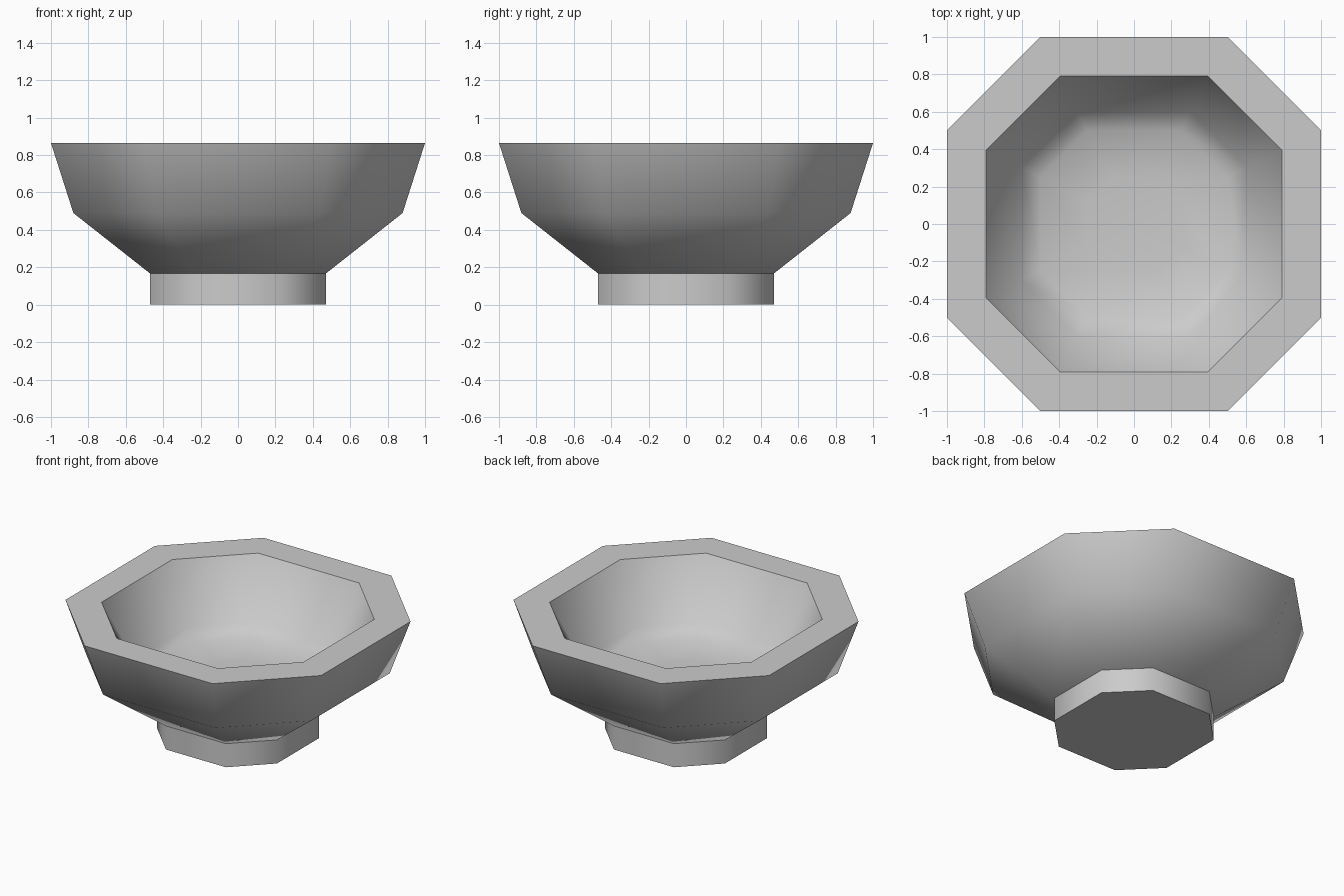
import bpy
import bmesh
import math

if "Cube" in bpy.data.objects:
    bpy.data.objects.remove(bpy.data.objects["Cube"], do_unlink=True)

# Single stone grey for the whole bowl
grey = bpy.data.materials.new("stone_grey")
grey.use_nodes = True
grey.diffuse_color = (0.6, 0.6, 0.6, 1)
grey.node_tree.nodes["Principled BSDF"].inputs["Base Color"].default_value = (0.6, 0.6, 0.6, 1)

# Square with its corners cut at half the side
OCTAGON = [(1, -0.5), (1, 0.5), (0.5, 1), (-0.5, 1),
           (-1, 0.5), (-1, -0.5), (-0.5, -1), (0.5, -1)]


def octagonal_part(name, profile):
    """Loft octagon rings through (half width, height) pairs and cap both ends."""
    bm = bmesh.new()
    rings = [[bm.verts.new((x * r, y * r, z)) for x, y in OCTAGON] for r, z in profile]
    for low, high in zip(rings, rings[1:]):
        for i in range(8):
            j = (i + 1) % 8
            bm.faces.new((low[i], low[j], high[j], high[i]))
    bm.faces.new(rings[0][::-1])
    bm.faces.new(rings[-1])
    bmesh.ops.recalc_face_normals(bm, faces=bm.faces)
    mesh = bpy.data.meshes.new(name)
    bm.to_mesh(mesh)
    bm.free()
    mesh.materials.append(grey)
    obj = bpy.data.objects.new(name, mesh)
    bpy.context.collection.objects.link(obj)
    bpy.ops.object.select_all(action="DESELECT")
    obj.select_set(True)
    bpy.context.view_layer.objects.active = obj
    bpy.ops.object.shade_smooth_by_angle(angle=math.radians(49))
    return obj


# Foot under the bowl
octagonal_part("foot", [(0.47, 0), (0.47, 0.167)])

# Bowl: outer wall, flat rim, inner wall and softly rounded floor
octagonal_part("bowl", [(0.47, 0.167), (0.88, 0.49), (1, 0.865), (0.79, 0.865),
                        (0.6, 0.47), (0.5, 0.41), (0.25, 0.385)])
